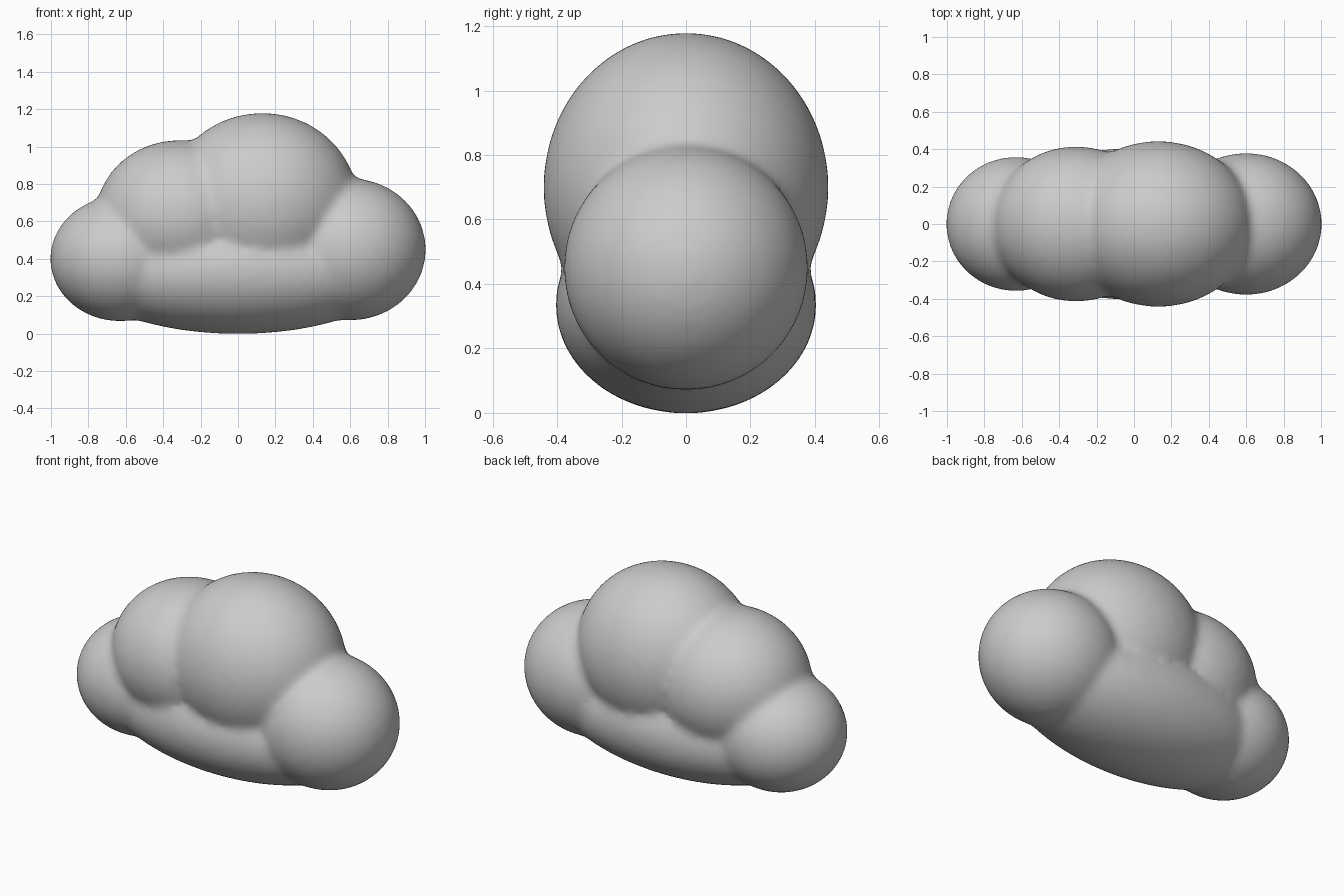
import bpy
import bmesh
from mathutils import Matrix, Vector

cube = bpy.data.objects.get("Cube")
if cube:
    bpy.data.objects.remove(cube, do_unlink=True)

# One soft grey
grey = bpy.data.materials.new("cloud grey")
grey.use_nodes = True
colour = (0.6, 0.6, 0.6, 1)
grey.diffuse_color = colour
grey.node_tree.nodes["Principled BSDF"].inputs["Base Color"].default_value = colour

# Puffs: centre and radii
puffs = [
    ((-0.63, 0, 0.40), (0.375, 0.36, 0.335)),   # right end
    ((0.60, 0, 0.45), (0.405, 0.38, 0.38)),     # left end
    ((0.13, 0, 0.70), (0.51, 0.443, 0.48)),     # tall crown
    ((-0.31, 0, 0.63), (0.45, 0.415, 0.405)),   # lower crown
    ((0.0, 0, 0.335), (0.86, 0.405, 0.337)),    # long belly
]

bm = bmesh.new()
for centre, radii in puffs:
    matrix = Matrix.Translation(Vector(centre)) @ Matrix.Diagonal((*radii, 1))
    bmesh.ops.create_uvsphere(bm, u_segments=64, v_segments=40, radius=1, matrix=matrix)
mesh = bpy.data.meshes.new("cloud")
bm.to_mesh(mesh)
bm.free()
mesh.materials.append(grey)

cloud = bpy.data.objects.new("cloud", mesh)
bpy.context.collection.objects.link(cloud)

# Fuse the puffs into one skin and soften the creases
fuse = cloud.modifiers.new("fuse", "REMESH")
fuse.mode = "VOXEL"
fuse.voxel_size = 0.02
fuse.use_smooth_shade = True
soften = cloud.modifiers.new("soften", "SMOOTH")
soften.factor = 0.5
soften.iterations = 18
